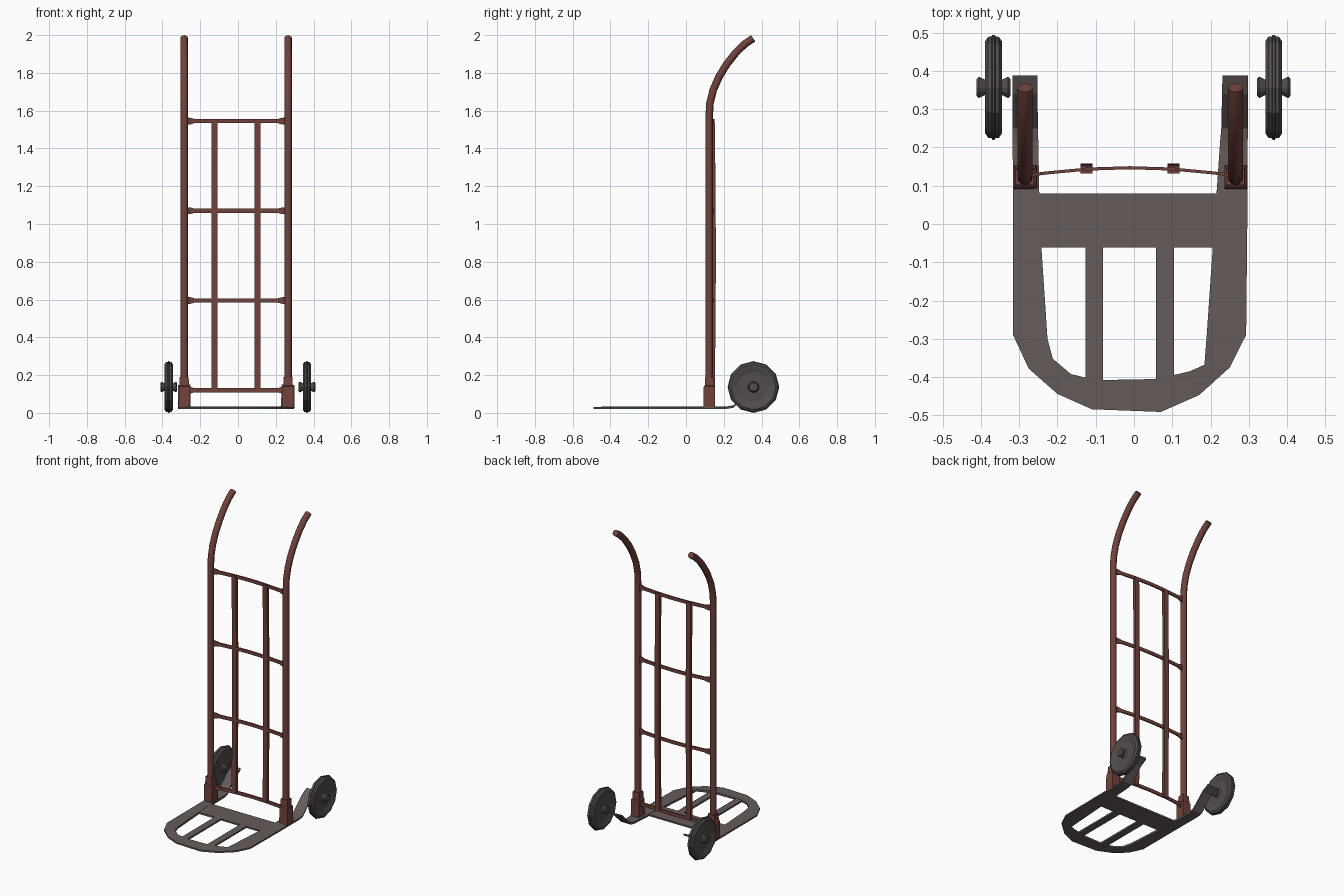
import bpy, bmesh, math
from mathutils import Vector

if "Cube" in bpy.data.objects:
    bpy.data.objects.remove(bpy.data.objects["Cube"])


def material(name, rgb):
    m = bpy.data.materials.new(name)
    m.diffuse_color = (*rgb, 1)
    m.use_nodes = True
    m.node_tree.nodes["Principled BSDF"].inputs["Base Color"].default_value = m.diffuse_color
    return m


RED = material("rust red paint", (0.165, 0.055, 0.045))
GREY = material("worn steel grey", (0.13, 0.108, 0.104))
DARK = material("dark wheel grey", (0.085, 0.075, 0.074))


def loft(name, rings, mat, smooth=False):
    """Skin a list of equal-length rings and cap both ends."""
    bm = bmesh.new()
    vs = [[bm.verts.new(p) for p in r] for r in rings]
    n = len(rings[0])
    for a, b in zip(vs, vs[1:]):
        for i in range(n):
            bm.faces.new((a[i], a[(i + 1) % n], b[(i + 1) % n], b[i]))
    bm.faces.new(vs[0])
    bm.faces.new(vs[-1])
    bmesh.ops.recalc_face_normals(bm, faces=bm.faces)
    me = bpy.data.meshes.new(name)
    bm.to_mesh(me)
    bm.free()
    me.materials.append(mat)
    ob = bpy.data.objects.new(name, me)
    bpy.context.collection.objects.link(ob)
    if smooth:
        bpy.ops.object.select_all(action='DESELECT')
        ob.select_set(True)
        bpy.context.view_layer.objects.active = ob
        bpy.ops.object.shade_smooth_by_angle(angle=math.radians(40))
    return ob


def rect_z(x0, x1, y0, y1, z):
    return [(x0, y0, z), (x1, y0, z), (x1, y1, z), (x0, y1, z)]


def box(name, x0, x1, y0, y1, z0, z1, mat):
    return loft(name, [rect_z(x0, x1, y0, y1, z) for z in (z0, z1)], mat)


# bent handle rails
rail_path = [(0.122, 0.1), (0.122, 0.8), (0.122, 1.56), (0.127, 1.64), (0.144, 1.71),
             (0.175, 1.78), (0.215, 1.845), (0.262, 1.905), (0.31, 1.952), (0.356, 1.983)]


def rail(name, cx):
    rings, R, n = [], 0.02, 12
    for i, (y, z) in enumerate(rail_path):
        a = Vector(rail_path[max(i - 1, 0)])
        b = Vector(rail_path[min(i + 1, len(rail_path) - 1)])
        t = (b - a).normalized()
        ring = []
        for k in range(n):
            w = 2 * math.pi * k / n
            s = R * math.sin(w)
            ring.append((cx + R * math.cos(w), y + s * t.y, z - s * t.x))
        rings.append(ring)
    loft(name, rings, RED, True)


LEFT, RIGHT = -0.285, 0.265
for side, cx in (("left", LEFT), ("right", RIGHT)):
    rail(side + "_rail", cx)
    # tapered rail socket
    loft(side + "_socket", [
        rect_z(cx - 0.029, cx + 0.031, 0.092, 0.154, 0.028),
        rect_z(cx - 0.028, cx + 0.03, 0.094, 0.152, 0.14),
        rect_z(cx - 0.025, cx + 0.025, 0.1, 0.146, 0.145),
        rect_z(cx - 0.024, cx + 0.024, 0.102, 0.144, 0.19)], RED)


# bowed flat crossbars with flared ends
def bow(x):
    u = (x + 0.01) / 0.265
    return 0.147 - 0.02 * u * u


for i, z in enumerate((0.12, 0.595, 1.07, 1.545)):
    rings = []
    for x, h in ((-0.272, 0.019), (-0.25, 0.017), (-0.23, 0.011), (-0.12, 0.011), (-0.01, 0.011),
                 (0.1, 0.011), (0.21, 0.011), (0.23, 0.017), (0.252, 0.019)):
        y = bow(x)
        rings.append([(x, y - 0.004, z - h), (x, y + 0.004, z - h),
                      (x, y + 0.004, z + h), (x, y - 0.004, z + h)])
    loft("crossbar_%d" % (i + 1), rings, RED)

# upright bars, slightly bowed backwards
for name, cx in (("left_upright", -0.124), ("right_upright", 0.103)):
    rings = []
    for k in range(7):
        z = 0.115 + 1.435 * k / 6
        y = 0.142 + 0.006 * math.sin(math.pi * k / 6)
        rings.append(rect_z(cx - 0.016, cx + 0.016, y - 0.01, y + 0.01, z))
    loft(name, rings, RED)

# U-shaped toe frame whose arms rise to the wheel hubs: outer xy, inner xy, top z
stations = [
    ((-0.318, 0.388), (-0.252, 0.388), 0.15),
    ((-0.318, 0.34), (-0.252, 0.34), 0.125),
    ((-0.318, 0.25), (-0.251, 0.25), 0.04),
    ((-0.317, 0.215), (-0.25, 0.215), 0.034),
    ((-0.316, 0.0), (-0.246, 0.0), 0.034),
    ((-0.316, -0.29), (-0.226, -0.3), 0.034),
    ((-0.275, -0.378), (-0.212, -0.352), 0.034),
    ((-0.2, -0.444), (-0.165, -0.392), 0.034),
    ((-0.11, -0.484), (-0.10, -0.408), 0.034),
    ((0.07, -0.491), (0.06, -0.405), 0.034),
    ((0.17, -0.447), (0.145, -0.385), 0.034),
    ((0.25, -0.375), (0.184, -0.368), 0.034),
    ((0.293, -0.29), (0.19, -0.29), 0.034),
    ((0.296, 0.0), (0.21, 0.0), 0.034),
    ((0.297, 0.215), (0.225, 0.215), 0.034),
    ((0.298, 0.25), (0.228, 0.25), 0.04),
    ((0.298, 0.34), (0.23, 0.34), 0.125),
    ((0.298, 0.388), (0.231, 0.388), 0.15),
]
loft("toe_frame", [[(*o, z - 0.003), (*i, z), (*i, z - 0.013), (*o, z - 0.013)]
                   for o, i, z in stations], GREY)

# toe plate and slats
box("toe_plate", -0.26, 0.225, -0.062, 0.08, 0.022, 0.033, GREY)
box("left_slat", -0.127, -0.081, -0.42, -0.06, 0.022, 0.033, GREY)
box("right_slat", 0.058, 0.104, -0.42, -0.06, 0.022, 0.033, GREY)

# dished wheels with spool hubs: (x offset, radius)
half = [(0.044, 0.022), (0.038, 0.028), (0.022, 0.02), (0.012, 0.03), (0.011, 0.08),
        (0.019, 0.105), (0.022, 0.12), (0.014, 0.132), (0.005, 0.133), (0.003, 0.137)]
profile = [(-x, r) for x, r in half] + half[::-1]
for name, cx in (("left_wheel", -0.367), ("right_wheel", 0.365)):
    n = 12
    loft(name, [[(cx + x, 0.357 + r * math.sin(2 * math.pi * k / n),
                  0.137 + r * math.cos(2 * math.pi * k / n)) for k in range(n)]
                for x, r in profile], DARK)
